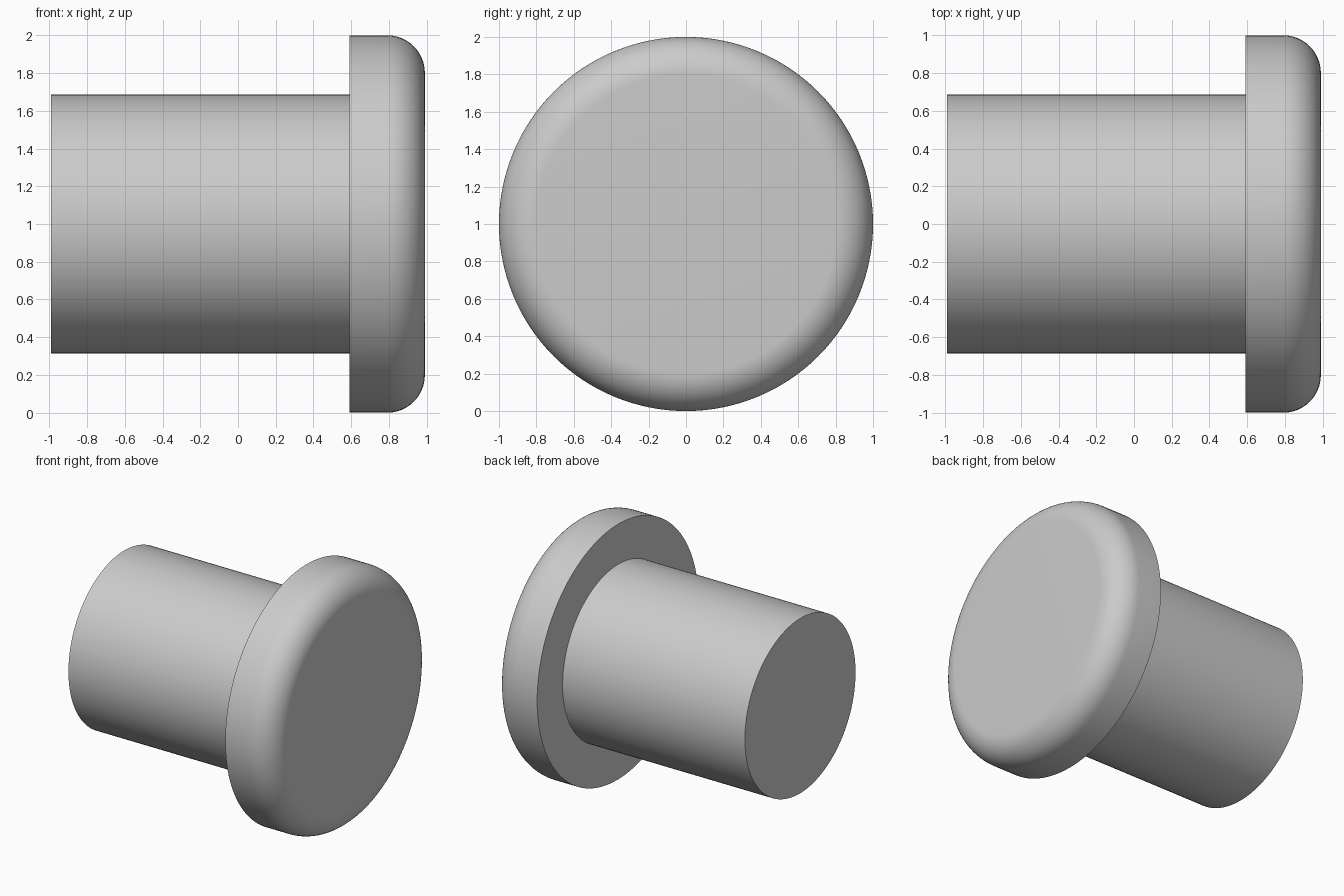
import bpy, bmesh, math
from mathutils import Matrix

cube = bpy.data.objects.get("Cube")
if cube:
    bpy.data.objects.remove(cube, do_unlink=True)

SEGMENTS = 128
END = 0.99          # half length along x
SEAT = 0.59         # inner face of the head
HEAD_R, SHAFT_R, FILLET = 1.0, 0.685, 0.2

grey = bpy.data.materials.new("light grey")
grey.use_nodes = True
colour = (0.6, 0.6, 0.6, 1)
grey.diffuse_color = colour
grey.node_tree.nodes["Principled BSDF"].inputs["Base Color"].default_value = colour


def lathe(name, profile):
    """Turn an (x, radius) profile around the x axis."""
    bm = bmesh.new()
    verts = [bm.verts.new((x, 0, r)) for x, r in profile]
    edges = [bm.edges.new(pair) for pair in zip(verts, verts[1:])]
    bmesh.ops.spin(bm, geom=verts + edges, cent=(0, 0, 0), axis=(1, 0, 0),
                   angle=math.tau, steps=SEGMENTS, use_duplicate=False)
    bmesh.ops.remove_doubles(bm, verts=bm.verts, dist=0.0001)
    # Close the open rims with flat caps
    bmesh.ops.holes_fill(bm, edges=[e for e in bm.edges if e.is_boundary], sides=0)
    bmesh.ops.recalc_face_normals(bm, faces=bm.faces)
    bmesh.ops.transform(bm, matrix=Matrix.Translation((0, 0, 1)), verts=bm.verts)
    mesh = bpy.data.meshes.new(name)
    bm.to_mesh(mesh)
    bm.free()
    mesh.materials.append(grey)
    obj = bpy.data.objects.new(name, mesh)
    bpy.context.collection.objects.link(obj)
    bpy.ops.object.select_all(action="DESELECT")
    obj.select_set(True)
    bpy.context.view_layer.objects.active = obj
    bpy.ops.object.shade_smooth_by_angle(angle=math.radians(30))


# Pin body and round head with a filleted outer rim
arc = [math.radians(90 * i / 16) for i in range(17)]
rim = [(END - FILLET + FILLET * math.sin(a), HEAD_R - FILLET + FILLET * math.cos(a)) for a in arc]
lathe("pin_shaft", [(-END, SHAFT_R), (SEAT, SHAFT_R)])
lathe("pin_head", [(SEAT, HEAD_R)] + rim)
